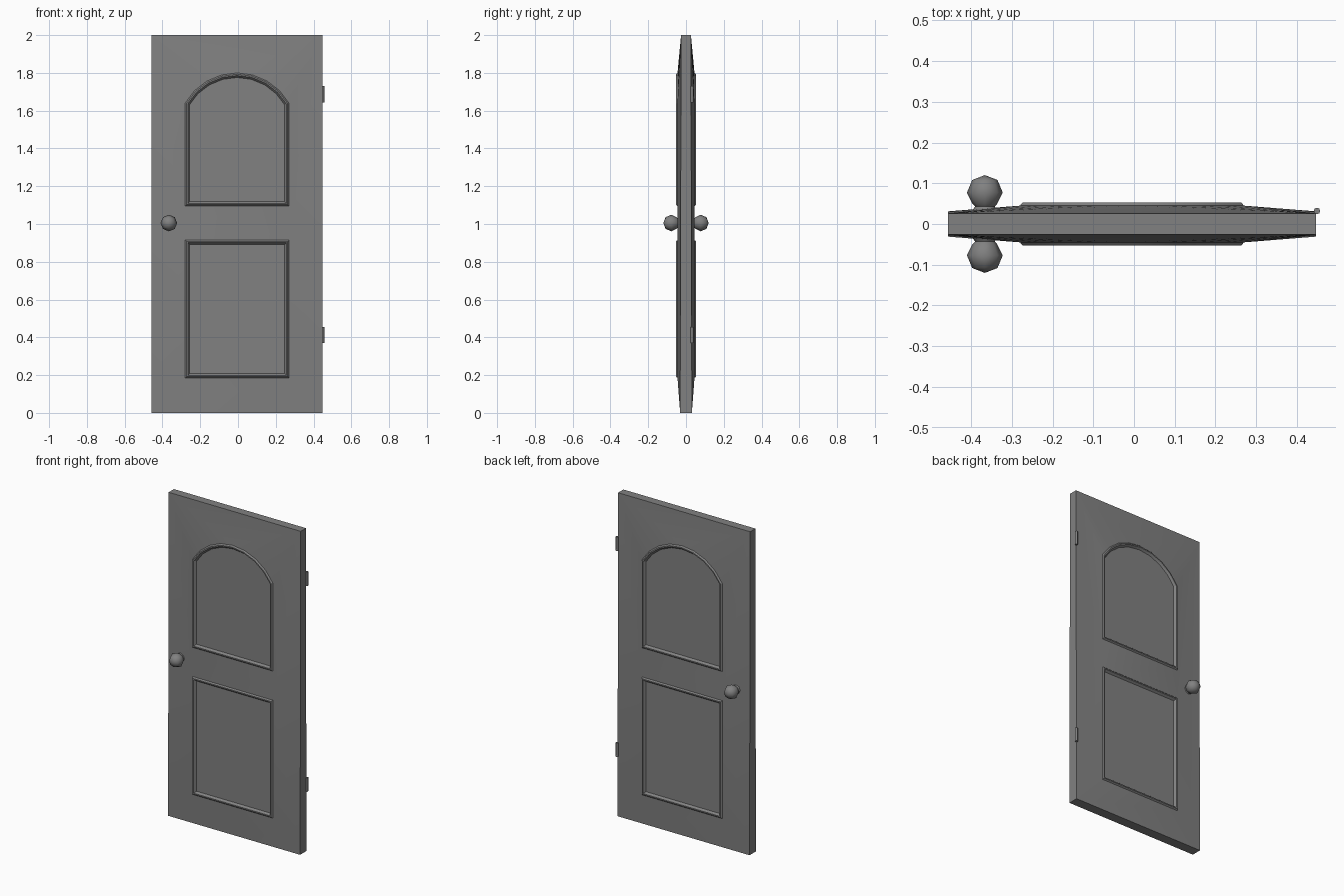
import bpy, bmesh, math
from mathutils import Vector, Matrix

cube = bpy.data.objects.get("Cube")
if cube:
    bpy.data.objects.remove(cube, do_unlink=True)

grey = bpy.data.materials.new("plain_grey")
grey.use_nodes = True
colour = (0.22, 0.22, 0.22, 1)
grey.diffuse_color = colour
grey.node_tree.nodes["Principled BSDF"].inputs["Base Color"].default_value = colour

CX = -0.005          # centre line of the slab
HALF_W = 0.452


def finish(bm, name, angle):
    """Close the normals, make the object and shade it."""
    bmesh.ops.recalc_face_normals(bm, faces=bm.faces[:])
    mesh = bpy.data.meshes.new(name)
    bm.to_mesh(mesh)
    bm.free()
    mesh.materials.append(grey)
    obj = bpy.data.objects.new(name, mesh)
    bpy.context.collection.objects.link(obj)
    bpy.ops.object.select_all(action='DESELECT')
    obj.select_set(True)
    bpy.context.view_layer.objects.active = obj
    bpy.ops.object.shade_smooth_by_angle(angle=math.radians(angle))
    return obj


def inset(points, d):
    """Mitred inward offset of a counter-clockwise outline."""
    out = []
    for i, p in enumerate(points):
        a = (p - points[i - 1]).normalized()
        b = (points[(i + 1) % len(points)] - p).normalized()
        na, nb = Vector((-a.y, a.x)), Vector((-b.y, b.x))
        out.append(p + (na + nb) * d / (1 + na.dot(nb)))
    return out


def loop(bm, points, y):
    return [bm.verts.new((p.x, y, p.y)) for p in points]


def ring_edges(bm, verts):
    return [bm.edges.new((verts[i - 1], verts[i])) for i in range(len(verts))]


def bridge(bm, a, b):
    for i in range(len(a)):
        bm.faces.new((a[i - 1], a[i], b[i], b[i - 1]))


def rectangle(half, low, high):
    return [Vector((CX + s * half, z)) for s, z in
            ((-1, low), (1, low), (1, high), (-1, high))]


# Panel outlines: square below, arched above
PANEL_W = 0.275
lower = rectangle(PANEL_W, 0.185, 0.915)
upper = rectangle(PANEL_W, 1.095, 1.64)[:2]
rise, spring = 0.16, 1.64
radius = (PANEL_W ** 2 + rise ** 2) / (2 * rise)
sweep = math.asin(PANEL_W / radius)
for i in range(9):
    t = sweep * (1 - i / 4)
    upper.append(Vector((CX + radius * math.sin(t),
                         spring + rise - radius + radius * math.cos(t))))

# Door slab: front half with moulded panels, mirrored to the back
bm = bmesh.new()
outer = loop(bm, rectangle(HALF_W, 0, 2), 0)
edges = ring_edges(bm, outer)
panels = []
for outline in (lower, upper):
    rim = loop(bm, outline, 0)
    edges += ring_edges(bm, rim)
    panels.append((outline, rim))
bmesh.ops.triangle_fill(bm, use_beauty=True, use_dissolve=False,
                        edges=edges, normal=(0, -1, 0))
for v in outer:
    v.co.y = -0.026 if v.co.z > 1 else -0.031
for outline, rim in panels:
    for v in rim:
        v.co.y = -0.045
    previous = rim
    for depth, y in ((0.007, -0.053), (0.014, -0.053), (0.024, -0.040)):
        ring = loop(bm, inset(outline, depth), y)
        bridge(bm, previous, ring)
        previous = ring
    bm.faces.new(previous)
middle = loop(bm, rectangle(HALF_W, 0, 2), 0)
bridge(bm, outer, middle)
bmesh.ops.mirror(bm, geom=bm.verts[:] + bm.edges[:] + bm.faces[:],
                 matrix=Matrix.Identity(4), axis='Y', merge_dist=0.0001)
finish(bm, "door_slab", 20)

# Knobs: turned profile of radius and distance from the slab centre
profile = ((0.034, 0.028), (0.024, 0.043), (0.030, 0.049),
           (0.044, 0.077), (0.031, 0.108))
SIDES = 8
for name, side in (("front_knob", -1), ("back_knob", 1)):
    bm = bmesh.new()
    rings = []
    for r, d in profile:
        pts = [Vector((-0.366 + r * math.cos(a), 1.005 + r * math.sin(a)))
               for a in (math.tau * k / SIDES for k in range(SIDES))]
        rings.append(loop(bm, pts, side * d))
    for a, b in zip(rings, rings[1:]):
        bridge(bm, a, b)
    tip = bm.verts.new((-0.366, side * 0.120, 1.005))
    for i in range(SIDES):
        bm.faces.new((rings[-1][i - 1], rings[-1][i], tip))
    bm.faces.new(rings[0])
    finish(bm, name, 60)

# Hinge barrels on the back edge
for name, z in (("lower_hinge", 0.413), ("upper_hinge", 1.687)):
    bm = bmesh.new()
    bmesh.ops.create_cone(bm, cap_ends=True, segments=8, radius1=0.008,
                          radius2=0.008, depth=0.086,
                          matrix=Matrix.Translation((0.449, 0.032, z)))
    finish(bm, name, 50)
